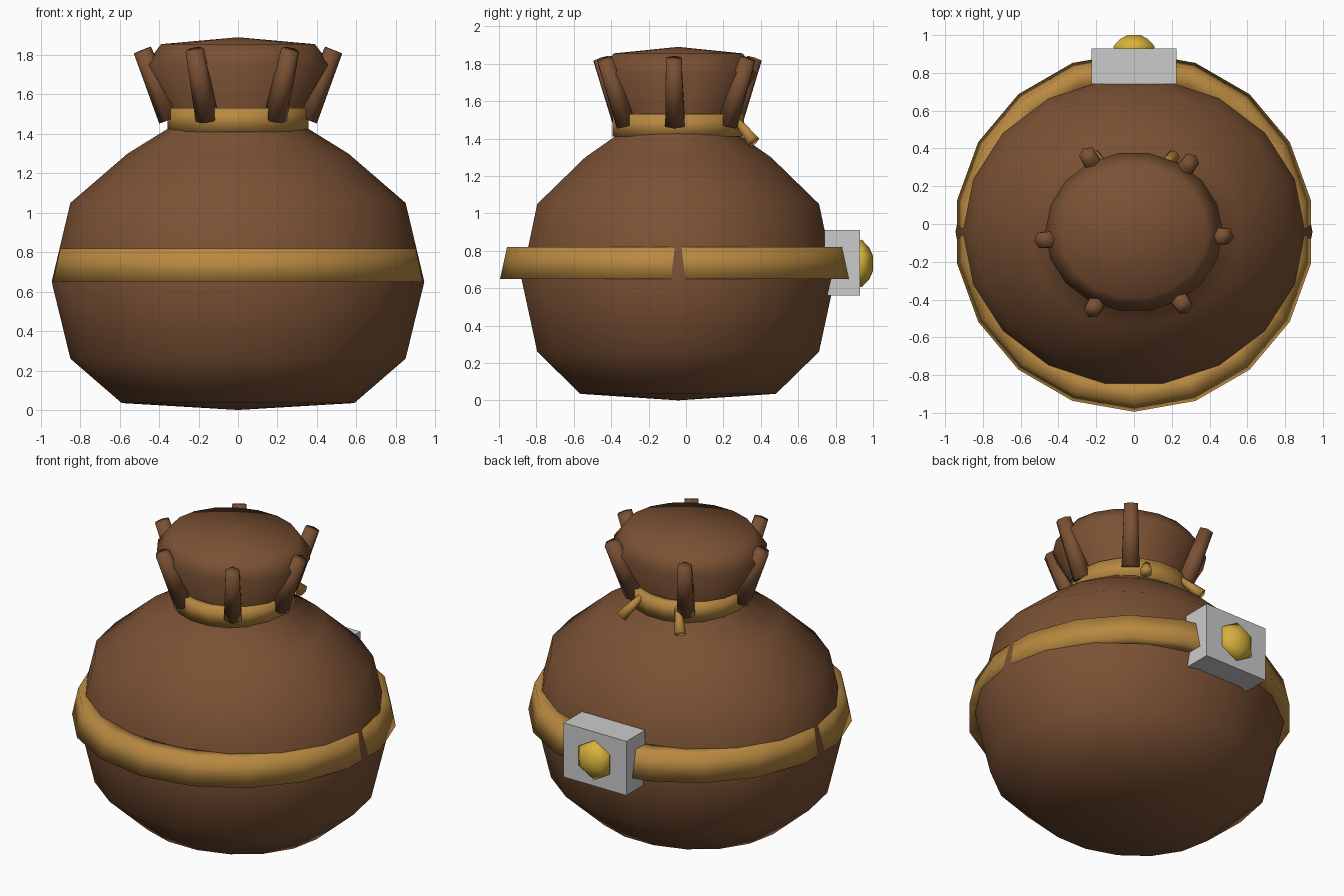
import bpy
import bmesh
from math import cos, sin, pi
from mathutils import Vector

if "Cube" in bpy.data.objects:
    bpy.data.objects.remove(bpy.data.objects["Cube"])

CY = -0.042   # the sack's axis sits slightly forward of the buckle
SIDES = 18


def material(name, rgb):
    m = bpy.data.materials.new(name)
    m.use_nodes = True
    m.diffuse_color = (*rgb, 1)
    m.node_tree.nodes["Principled BSDF"].inputs["Base Color"].default_value = (*rgb, 1)
    return m


BROWN = material("brown leather", (0.195, 0.082, 0.034))
TAN = material("tan strap", (0.48, 0.25, 0.052))
GREY = material("grey metal", (0.6, 0.6, 0.6))
GOLD = material("gold", (0.68, 0.45, 0.045))


def finish(name, bm, mat, smooth=True):
    bmesh.ops.recalc_face_normals(bm, faces=bm.faces)
    mesh = bpy.data.meshes.new(name)
    bm.to_mesh(mesh)
    bm.free()
    mesh.materials.append(mat)
    for p in mesh.polygons:
        p.use_smooth = smooth
    ob = bpy.data.objects.new(name, mesh)
    bpy.context.collection.objects.link(ob)
    return ob


def lathe(name, profile, mat, sides=SIDES, y_scale=1.0, turn=0.0, closed=False):
    """Turn (radius, height) points about the z axis; radius 0 makes a pole."""
    bm = bmesh.new()
    rings = []
    for r, z in profile:
        if r == 0:
            rings.append([bm.verts.new((0, CY, z))] * sides)
        else:
            angles = [turn + 2 * pi * i / sides for i in range(sides)]
            rings.append([bm.verts.new((r * cos(a), CY + r * y_scale * sin(a), z))
                          for a in angles])
    pairs = list(zip(rings, rings[1:]))
    if closed:
        pairs.append((rings[-1], rings[0]))
    for lo, hi in pairs:
        for i in range(sides):
            j = (i + 1) % sides
            bm.faces.new(dict.fromkeys((lo[i], lo[j], hi[j], hi[i])))
    return finish(name, bm, mat)


def rod(name, start, end, r1, r2, mat, sides=6):
    """Tapered rod between two points."""
    a, b = Vector(start), Vector(end)
    bm = bmesh.new()
    bmesh.ops.create_cone(bm, cap_ends=True, segments=sides, radius1=r1,
                          radius2=r2, depth=(b - a).length)
    ob = finish(name, bm, mat)
    ob.location = (a + b) / 2
    ob.rotation_mode = 'QUATERNION'
    ob.rotation_quaternion = (b - a).to_track_quat('Z', 'Y')
    return ob


# Sack: round belly, tied neck and flared, domed mouth
lathe("sack_body",
      [(0, 0), (0.59, 0.035), (0.85, 0.26), (0.945, 0.65), (0.85, 1.05),
       (0.56, 1.30), (0.35, 1.43), (0.33, 1.51), (0.47, 1.75),
       (0.39, 1.855), (0, 1.89)],
      BROWN, y_scale=0.9)

# Belt around the belly, with a point facing the front
lathe("belt", [(0.80, 0.65), (0.952, 0.65), (0.915, 0.82), (0.80, 0.82)],
      TAN, turn=-pi / 2, closed=True)

# Neck tie and its two loose ends
lathe("neck_tie", [(0.30, 1.41), (0.357, 1.41), (0.357, 1.53), (0.30, 1.53)],
      TAN, closed=True)
for side, label in ((1, "left"), (-1, "right")):
    rod(label + "_tie_end", (side * 0.13, 0.27, 1.50), (side * 0.21, 0.36, 1.385),
        0.02, 0.038, TAN)

# Gathered folds leaning out around the mouth
tips = [(0.30, 0.33), (-0.245, 0.365), (-0.485, -0.085),
        (-0.22, -0.455), (0.265, -0.435), (0.485, -0.065)]
for n, (x, y) in enumerate(tips, 1):
    foot = (x * 0.71, CY + (y - CY) * 0.71, 1.475)
    rod(f"mouth_fold_{n}", foot, (x, y, 1.825), 0.06, 0.047, BROWN)

# Buckle block at the back
bm = bmesh.new()
bmesh.ops.create_cube(bm, size=1)
for v in bm.verts:
    v.co = (v.co.x * 0.45, 0.835 + v.co.y * 0.19, 0.735 + v.co.z * 0.35)
finish("buckle", bm, GREY, smooth=False)

# Faceted stud on the buckle
bm = bmesh.new()
rings = [[bm.verts.new((r * sin(i * pi / 3), y, 0.732 + r * cos(i * pi / 3)))
          for i in range(6)]
         for r, y in ((0.11, 0.90), (0.127, 0.94), (0.085, 0.98), (0.04, 1.0))]
for lo, hi in zip(rings, rings[1:]):
    for i in range(6):
        j = (i + 1) % 6
        bm.faces.new((lo[i], lo[j], hi[j], hi[i]))
bm.faces.new(rings[0])
bm.faces.new(rings[-1])
finish("buckle_stud", bm, GOLD)
